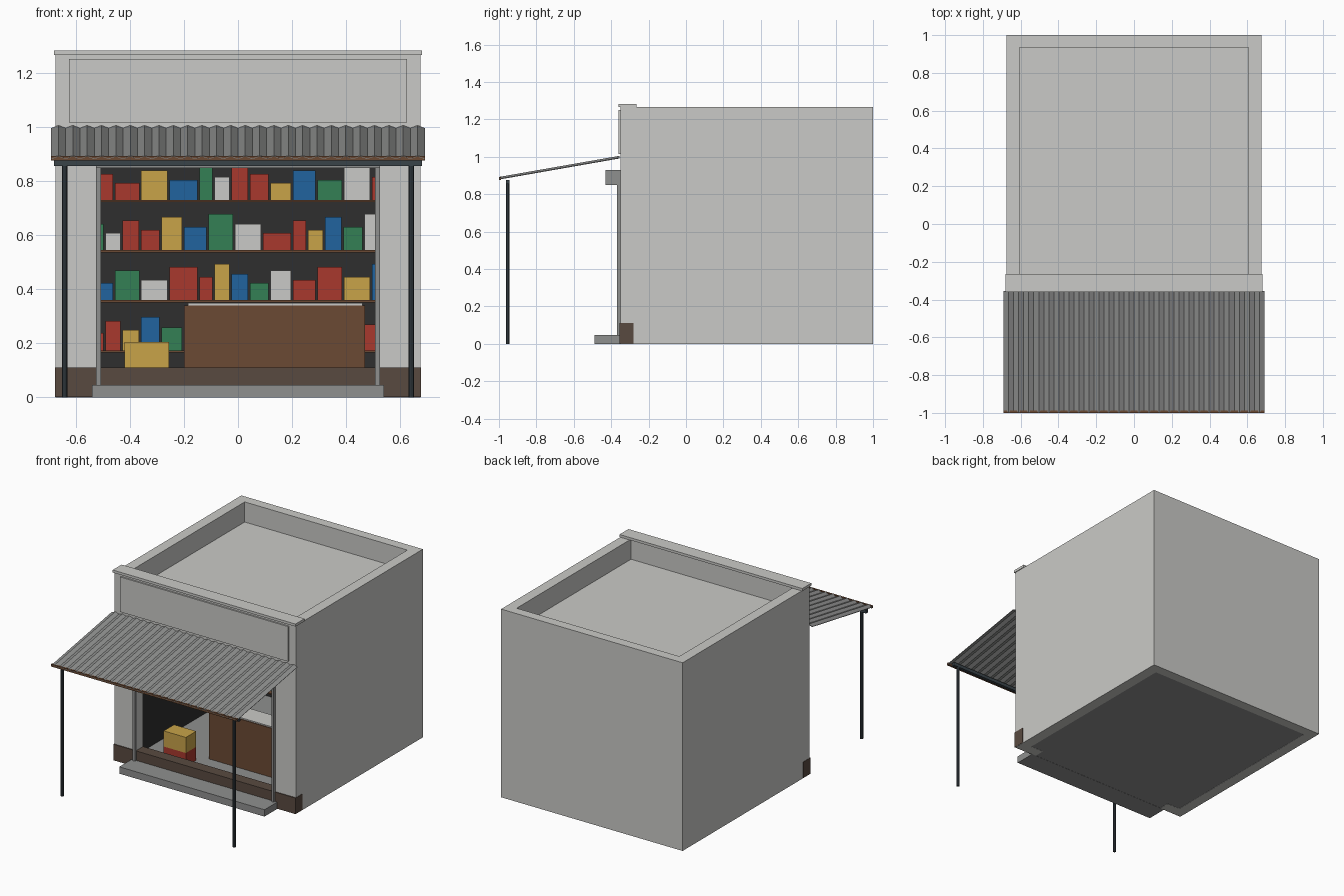
import bpy
import bmesh

default = bpy.data.objects.get("Cube")
if default:
    bpy.data.objects.remove(default)


def material(name, hex_code):
    """Flat colour from an sRGB hex code, stored as linear values."""
    channels = [int(hex_code[i:i + 2], 16) / 255 for i in (0, 2, 4)]
    linear = [((c + 0.055) / 1.055) ** 2.4 for c in channels]
    mat = bpy.data.materials.new(name)
    mat.use_nodes = True
    mat.diffuse_color = (*linear, 1)
    shader = next(n for n in mat.node_tree.nodes if n.type == "BSDF_PRINCIPLED")
    shader.inputs["Base Color"].default_value = (*linear, 1)
    return mat


plaster = material("pale plaster", "cacac7")
shadow = material("dark interior", "2e2e2e")
wood = material("brown wood", "6b4a34")
plinth = material("dark brown base", "594a40")
grey = material("mid grey", "8f908f")
steel = material("dark steel", "3a4349")
red = material("red goods", "a9382d")
yellow = material("yellow goods", "c8a349")
blue = material("blue goods", "21649f")
green = material("green goods", "348055")


def add_mesh(name, bm, mat):
    bmesh.ops.recalc_face_normals(bm, faces=bm.faces)
    mesh = bpy.data.meshes.new(name)
    bm.to_mesh(mesh)
    bm.free()
    mesh.materials.append(mat)
    obj = bpy.data.objects.new(name, mesh)
    bpy.context.collection.objects.link(obj)
    return obj


def box(name, mat, xs, ys, zs):
    """Box spanning three (low, high) ranges."""
    bm = bmesh.new()
    bmesh.ops.create_cube(bm, size=1)
    for v in bm.verts:
        v.co = [r[0] if c < 0 else r[1] for c, r in zip(v.co, (xs, ys, zs))]
    return add_mesh(name, bm, mat)


def pair(name, mat, xs, ys, zs):
    """The same box on the model's left (+x) and right (-x)."""
    box("left_" + name, mat, xs, ys, zs)
    box("right_" + name, mat, (-xs[1], -xs[0]), ys, zs)


# Building shell
HALF, FRONT, INNER, BACK, TOP = 0.675, -0.35, -0.28, 0.935, 1.265
pair("side_wall", plaster, (0.605, HALF), (FRONT, 1), (0, TOP))
box("back_wall", plaster, (-0.605, 0.605), (BACK, 1), (0, TOP))
pair("front_pier", plaster, (0.51, 0.605), (FRONT, INNER), (0, TOP))
box("front_lintel", plaster, (-0.51, 0.51), (FRONT, INNER), (0.85, TOP))
box("roof_slab", plaster, (-0.605, 0.605), (INNER, BACK), (1.08, 1.13))
box("floor", grey, (-0.605, 0.605), (FRONT, BACK), (0.001, 0.01))
box("cornice", plaster, (-0.68, 0.68), (-0.36, -0.265), (TOP, 1.282))
box("sign_panel", plaster, (-0.625, 0.625), (-0.36, FRONT), (1.015, 1.25))

# Dark room lining
pair("room_side", shadow, (0.597, 0.605), (INNER, BACK), (0.01, 1.08))
box("room_back", shadow, (-0.597, 0.597), (0.927, BACK), (0.01, 1.08))
box("room_ceiling", shadow, (-0.597, 0.597), (INNER, 0.927), (1.072, 1.08))

# Shopfront: base, step, opening frame and shutter box
box("base_band", plinth, (-0.677, 0.677), (-0.356, INNER), (0.002, 0.11))
box("step", grey, (-0.54, 0.54), (-0.49, FRONT), (0, 0.046))
pair("opening_jamb", grey, (0.507, 0.524), (-0.37, FRONT), (0.046, 0.85))
box("shutter_box", grey, (-0.524, 0.524), (-0.43, FRONT), (0.848, 0.93))

# Counter and stacked crates
box("counter", wood, (-0.2, 0.47), (-0.02, 0.13), (0.003, 0.34))
box("counter_top", plaster, (-0.185, 0.46), (-0.015, 0.125), (0.34, 0.348))
box("lower_crate", red, (-0.42, -0.255), (-0.19, -0.08), (0.003, 0.1))
box("upper_crate", yellow, (-0.42, -0.255), (-0.19, -0.08), (0.1, 0.205))

# Shelves of goods: widths, heights and colours each repeat in a cycle
goods = [red, red, yellow, blue, green, plaster]
heights = [0.096, 0.063, 0.109, 0.074, 0.122, 0.085, 0.133]
# Shelf top, then the starting place in each cycle: width, height, colour
shelves = [(0.174, 0, 1, 0), (0.359, 5, 1, 3), (0.544, 0, 0, 4), (0.729, 5, 0, 0)]
for number, (z, width_at, height_at, colour_at) in enumerate(shelves, 1):
    box(f"shelf_{number}", wood, (-0.597, 0.597), (0.68, 0.927), (z - 0.008, z))
    x, i = -0.545, 0
    while x < 0.53:
        width = 0.048 + 0.007 * ((width_at + i) % 9)
        height = heights[(height_at + i) % len(heights)]
        colour = goods[(colour_at + i) % len(goods)]
        box(f"shelf_{number}_box_{i + 1}", colour,
            (x, x + width), (0.71, 0.86), (z, z + height))
        x += width + 0.0072
        i += 1

# Corrugated awning: a zigzag strip sloping down to the front
bm = bmesh.new()
FOLDS = 52
previous = None
for i in range(FOLDS + 1):
    x = -0.69 + 1.38 * i / FOLDS
    lift = 0.005 if i % 2 else -0.005
    edge = [bm.verts.new((x, -0.355, 0.998 + lift)), bm.verts.new((x, -1, 0.885 + lift))]
    if previous:
        bm.faces.new((previous[0], previous[1], edge[1], edge[0]))
    previous = edge
awning = add_mesh("awning", bm, grey)
thickness = awning.modifiers.new("thickness", "SOLIDIFY")
thickness.thickness = 0.004
thickness.offset = 0
box("awning_fascia", wood, (-0.69, 0.69), (-1, -0.988), (0.875, 0.891))

# Awning posts and beam
box("awning_beam", steel, (-0.68, 0.68), (-0.963, -0.943), (0.855, 0.877))
for side, x in (("left", 0.64), ("right", -0.64)):
    bpy.ops.mesh.primitive_cylinder_add(
        vertices=8, radius=0.01, depth=0.87, location=(x, -0.953, 0.435))
    post = bpy.context.object
    post.name = side + "_awning_post"
    post.data.materials.append(steel)
